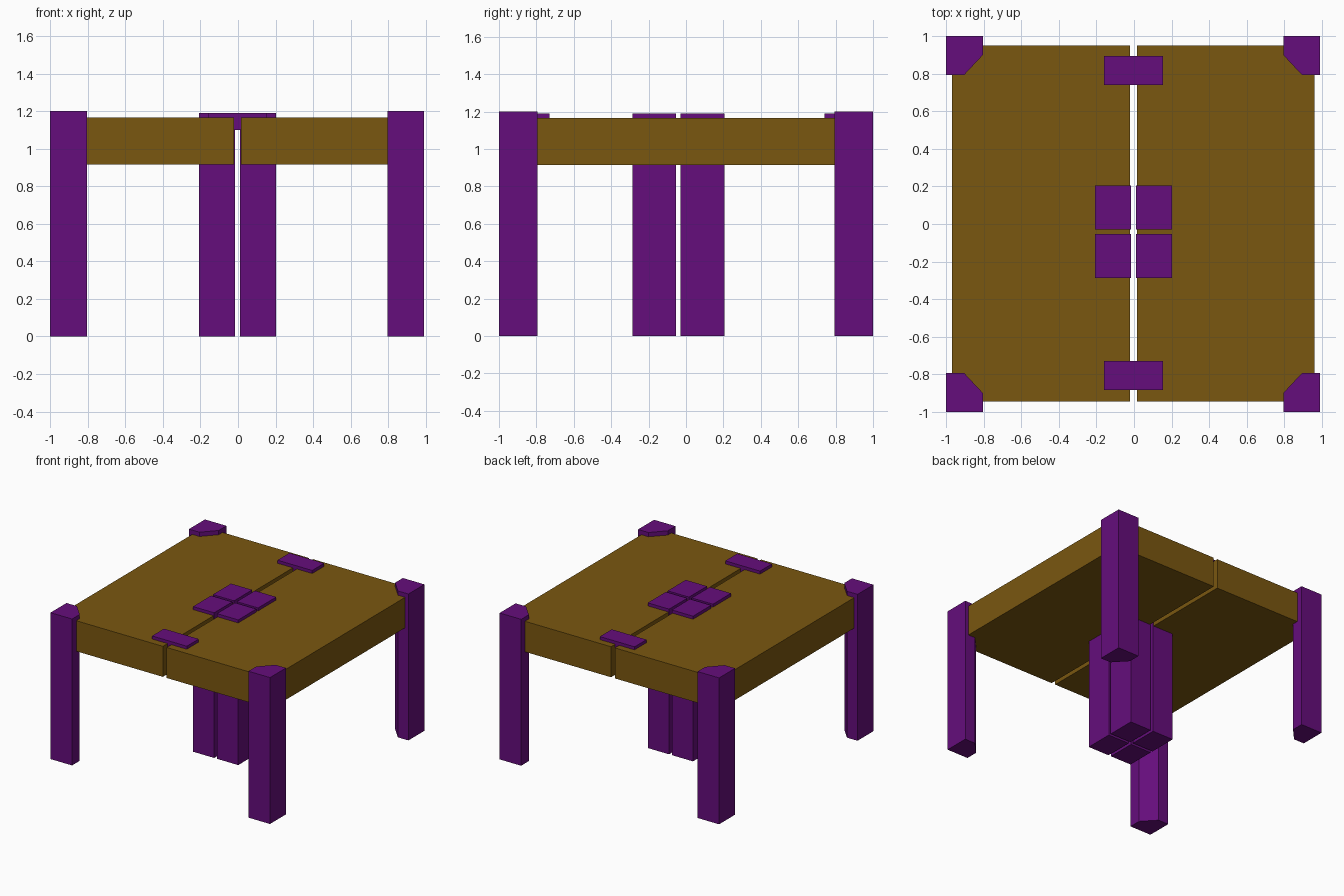
import bpy
import bmesh

cube = bpy.data.objects.get("Cube")
if cube:
    bpy.data.objects.remove(cube, do_unlink=True)


def make_material(name, rgb):
    mat = bpy.data.materials.new(name)
    mat.use_nodes = True
    color = (*rgb, 1.0)
    mat.diffuse_color = color
    mat.node_tree.nodes["Principled BSDF"].inputs["Base Color"].default_value = color
    return mat


wood = make_material("brown wood", (0.195, 0.095, 0.005))
purple = make_material("purple paint", (0.13, 0.004, 0.2))


def prism(name, outline, z0, z1, mat):
    """Extrude a flat outline from z0 up to z1."""
    bm = bmesh.new()
    base = bm.faces.new([bm.verts.new((x, y, z0)) for x, y in outline])
    top = bmesh.ops.extrude_face_region(bm, geom=[base])["geom"]
    verts = [v for v in top if isinstance(v, bmesh.types.BMVert)]
    bmesh.ops.translate(bm, verts=verts, vec=(0, 0, z1 - z0))
    bmesh.ops.recalc_face_normals(bm, faces=bm.faces)
    mesh = bpy.data.meshes.new(name)
    bm.to_mesh(mesh)
    bm.free()
    mesh.materials.append(mat)
    obj = bpy.data.objects.new(name, mesh)
    bpy.context.collection.objects.link(obj)
    return obj


def block(name, x0, x1, y0, y1, z0, z1, mat):
    return prism(name, [(x0, y0), (x1, y0), (x1, y1), (x0, y1)], z0, z1, mat)


# Two halves of the table top, with a narrow gap between them
block("table_top_right", -0.97, -0.02, -0.945, 0.95, 0.915, 1.165, wood)
block("table_top_left", 0.015, 0.96, -0.945, 0.95, 0.915, 1.165, wood)

# Corner legs with the inner corner cut off
for side, x, sx in (("right", -1.0, 1), ("left", 0.99, -1)):
    for end, y, sy in (("front", -1.0, 1), ("back", 1.0, -1)):
        shape = [(0, 0), (0.195, 0), (0.195, 0.1), (0.095, 0.207), (0, 0.207)]
        outline = [(x + sx * u, y + sy * v) for u, v in shape]
        prism(f"corner_leg_{end}_{side}", outline, 0, 1.2, purple)

# Cluster of four centre legs passing through the top
for side, x0, x1 in (("right", -0.207, -0.015), ("left", 0.01, 0.203)):
    for end, y0, y1 in (("front", -0.287, -0.053), ("back", -0.03, 0.205)):
        block(f"centre_leg_{end}_{side}", x0, x1, y0, y1, 0, 1.19, purple)

# Blocks joining the two halves
for end, y0, y1 in (("front", -0.885, -0.73), ("back", 0.74, 0.895)):
    block(f"joining_block_{end}", -0.16, 0.155, y0, y1, 1.1, 1.19, purple)
